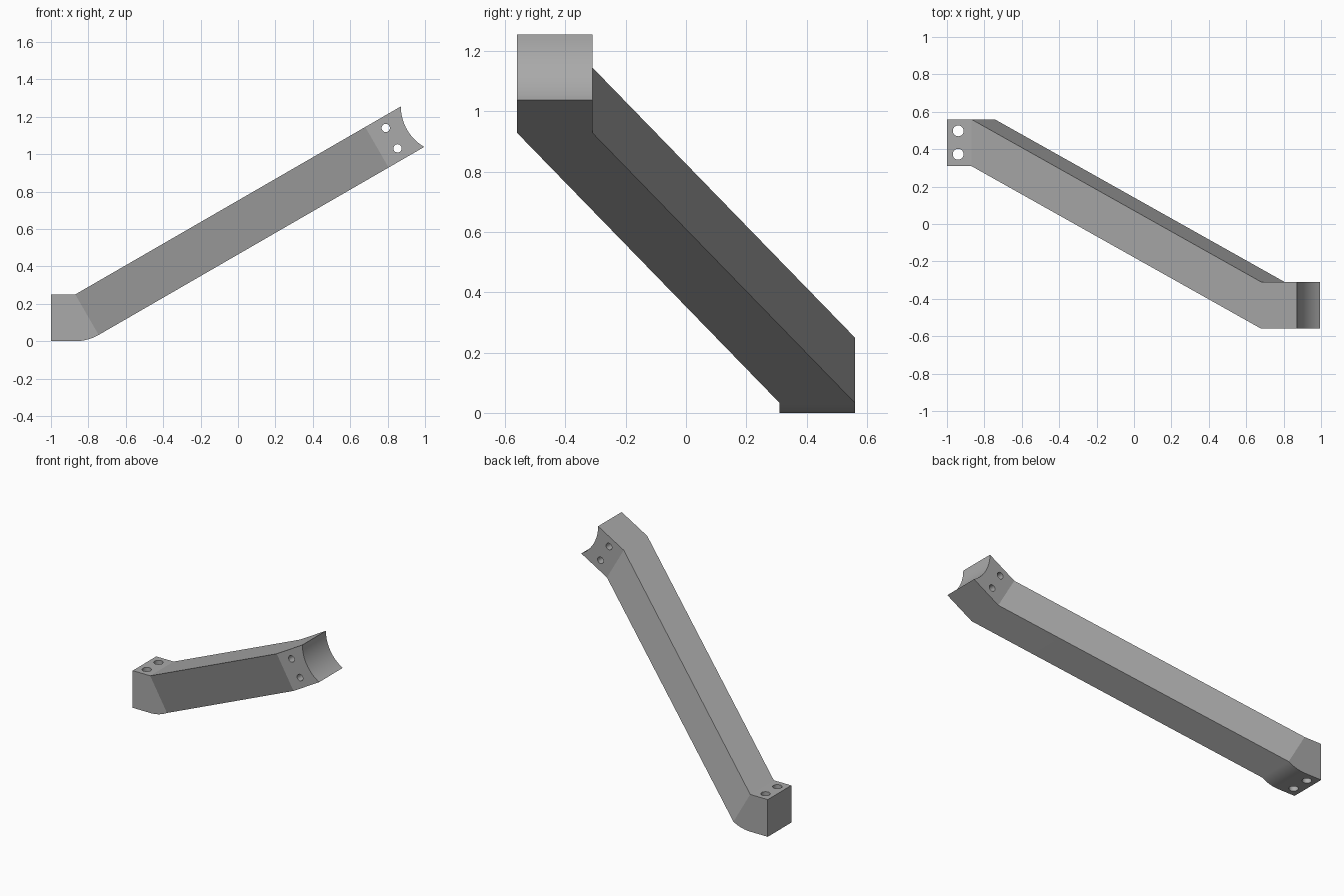
import bpy, bmesh
from math import sin, cos, pi, radians
from mathutils import Vector

if "Cube" in bpy.data.objects:
    bpy.data.objects.remove(bpy.data.objects["Cube"])

DEPTH = 0.25      # thickness and width of the bar
RISE = radians(30)
FOOT_Y, HEAD_Y = 0.31, -0.56
STEPS = 16

grey = bpy.data.materials.new("plain grey")
grey.use_nodes = True
grey.diffuse_color = (0.4, 0.4, 0.4, 1)
grey.node_tree.nodes["Principled BSDF"].inputs["Base Color"].default_value = grey.diffuse_color


def arc(cx, cz, start, end):
    """Points of a quarter-metre style arc in the x-z plane."""
    angles = [start + (end - start) * i / STEPS for i in range(STEPS + 1)]
    return [(cx + DEPTH * cos(a), cz + DEPTH * sin(a)) for a in angles]


# Foot: square end and rounded heel, swung about the upper bend
bend = Vector((-0.87, 0.25))
down = Vector((sin(RISE), -cos(RISE))) * DEPTH
along = Vector((cos(RISE), sin(RISE)))
foot = [(-1, 0.25), (-1, 0)] + arc(bend.x, bend.y, -pi / 2, -pi / 2 + RISE)

# Head: slanted end with a concave saddle
neck = bend + along * 1.79
tip = bend + along * 2.01
saddle_centre = tip + Vector((DEPTH, 0))
saddle = arc(saddle_centre.x, saddle_centre.y, pi + 2 * RISE, pi)
head = [tuple(neck + down)] + saddle + [tuple(neck)]

# One closed outline, extruded in depth, with the head shifted forward
outline = ([(x, FOOT_Y, z) for x, z in foot] + [(x, HEAD_Y, z) for x, z in head]
           + [(bend.x, FOOT_Y, bend.y)])
bm = bmesh.new()
front = [bm.verts.new(p) for p in outline]
back = [bm.verts.new((x, y + DEPTH, z)) for x, y, z in outline]
n, nf = len(outline), len(foot)
for side in (front, back):
    bm.faces.new(side[:nf] + side[-1:])
    bm.faces.new([side[nf - 1], side[nf], side[-2], side[-1]])
    bm.faces.new(side[nf:-1])
for i in range(n):
    j = (i + 1) % n
    bm.faces.new([front[i], front[j], back[j], back[i]])
bmesh.ops.recalc_face_normals(bm, faces=bm.faces)
mesh = bpy.data.meshes.new("brace_bar")
bm.to_mesh(mesh)
bm.free()
mesh.materials.append(grey)
brace = bpy.data.objects.new("brace_bar", mesh)
bpy.context.collection.objects.link(brace)


def drill(location, radius, rotation):
    """Cut one round through hole in the bar."""
    bpy.ops.mesh.primitive_cylinder_add(vertices=32, radius=radius, depth=0.6,
                                        location=location, rotation=rotation)
    cutter = bpy.context.object
    cutter.name = "hole_cutter"
    cutter.hide_render = True
    cutter.data.materials.append(grey)
    bpy.context.view_layer.objects.active = brace
    mod = brace.modifiers.new("hole", 'BOOLEAN')
    mod.operation, mod.solver, mod.object = 'DIFFERENCE', 'EXACT', cutter
    bpy.ops.object.modifier_apply(modifier=mod.name)
    bpy.data.objects.remove(cutter)


# Two upright holes in the foot, two crosswise holes in the head
for y in (0.373, 0.498):
    drill((-0.94, y, 0.125), 0.029, (0, 0, 0))
for x, z in ((0.79, 1.14), (0.853, 1.031)):
    drill((x, HEAD_Y + DEPTH / 2, z), 0.022, (pi / 2, 0, 0))

bpy.ops.object.select_all(action='DESELECT')
brace.select_set(True)
bpy.context.view_layer.objects.active = brace
bpy.ops.object.shade_smooth_by_angle(angle=radians(20))
